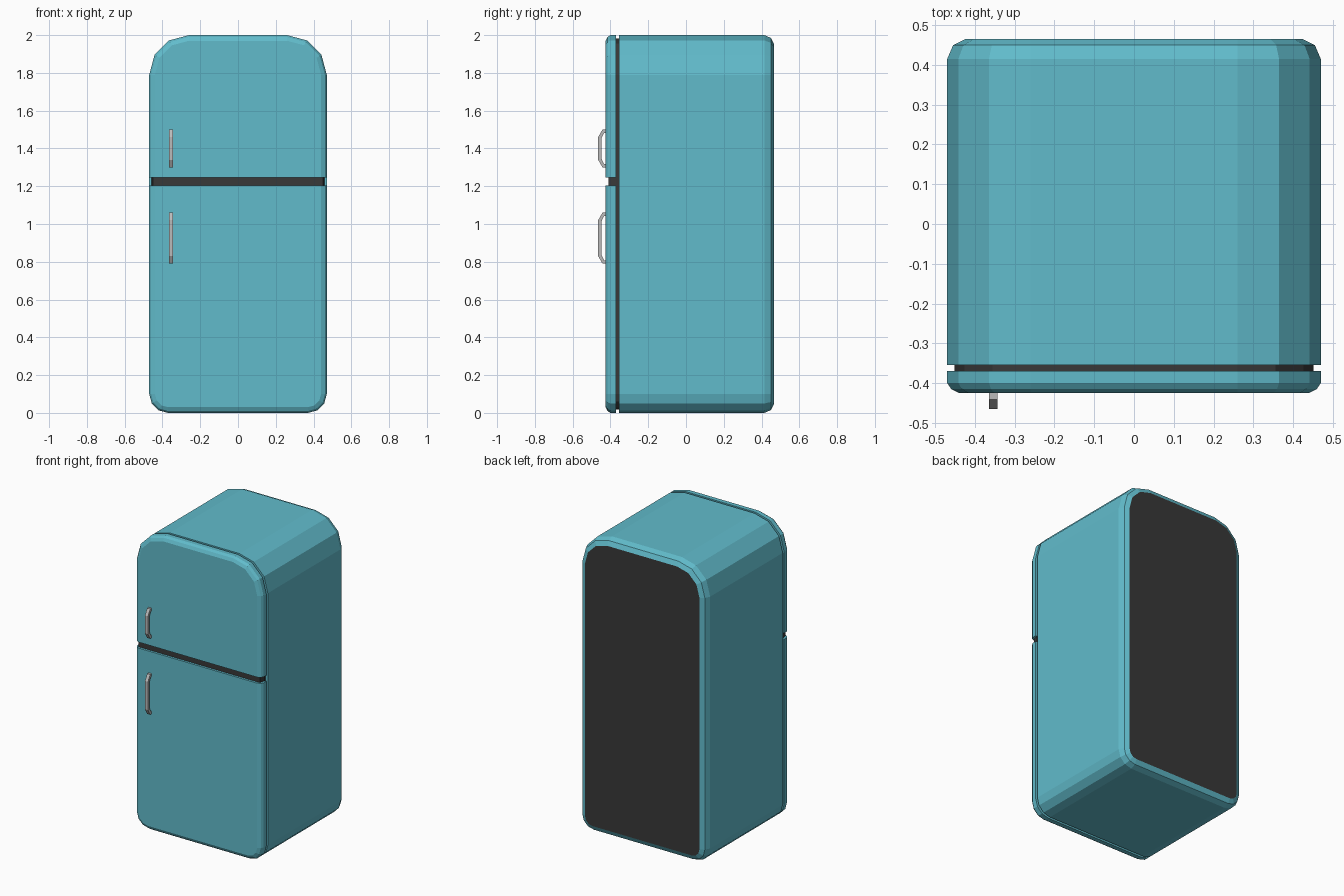
import bpy, math

if "Cube" in bpy.data.objects:
    bpy.data.objects.remove(bpy.data.objects["Cube"])


def material(name, rgb):
    m = bpy.data.materials.new(name)
    m.diffuse_color = (*rgb, 1)
    m.use_nodes = True
    m.node_tree.nodes["Principled BSDF"].inputs["Base Color"].default_value = m.diffuse_color
    return m


TEAL = material("teal_enamel", (0.12, 0.50, 0.60))
DARK = material("dark_rubber", (0.04, 0.04, 0.04))
STEEL = material("steel", (0.5, 0.5, 0.5))
HALF, TOP = 0.47, 2.0


def arc(cx, cz, r, start):
    """Quarter-circle corner in three flat segments."""
    return [(cx + r * math.cos(math.radians(start + a)), cz + r * math.sin(math.radians(start + a)))
            for a in (0, 30, 60, 90)]


def outline(inset=0.0, low=None, high=None):
    """Front outline; low/high replace the rounded bottom/top by a straight cut."""
    if high is None:
        r, c = 0.21, HALF - 0.21
        upper = arc(c, TOP - 0.21, r - inset, 0) + arc(-c, TOP - 0.21, r - inset, 90)
    else:
        upper = [(HALF - inset, high), (-HALF + inset, high)]
    if low is None:
        r, c = 0.10, HALF - 0.10
        lower = arc(-c, r, r - inset, 180) + arc(c, r, r - inset, 270)
    else:
        lower = [(-HALF + inset, low), (HALF - inset, low)]
    return upper + lower


def loft(name, rings, mats, closed_path=False):
    """Skin matching rings of 3D points and cap both ends."""
    n = len(rings[0])
    verts = [p for ring in rings for p in ring]
    faces = [(k * n + i, k * n + (i + 1) % n, (k + 1) * n + (i + 1) % n, (k + 1) * n + i)
             for k in range(len(rings) - 1) for i in range(n)]
    faces += [tuple(range(n))[::-1], tuple(range(len(verts) - n, len(verts)))]
    mesh = bpy.data.meshes.new(name)
    mesh.from_pydata(verts, [], faces)
    for m in mats:
        mesh.materials.append(m)
    obj = bpy.data.objects.new(name, mesh)
    bpy.context.collection.objects.link(obj)
    bpy.context.view_layer.objects.active = obj
    obj.select_set(True)
    bpy.ops.object.mode_set(mode='EDIT')
    bpy.ops.mesh.select_all(action='SELECT')
    bpy.ops.mesh.normals_make_consistent(inside=False)
    bpy.ops.object.mode_set(mode='OBJECT')
    obj.select_set(False)
    return obj


def shell(name, sections, mats, **cut):
    """Loft the outline along y through (y, inset) sections."""
    return loft(name, [[(x, y, z) for x, z in outline(i, **cut)] for y, i in sections], mats)


# Cabinet, with its back cap as the dark rear panel
cabinet = shell("cabinet", [(-0.355, 0), (0.415, 0), (0.45, 0.015), (0.465, 0.045)], [TEAL, DARK])
cabinet.data.polygons[-1].material_index = 1

# Door seal and the strip between the doors
shell("door_seal", [(-0.372, 0.018), (-0.353, 0.018)], [DARK])
shell("divider_strip", [(-0.41, 0.02), (-0.371, 0.012)], [DARK], low=1.204, high=1.246)

# Doors with softened front rims
DOOR = [(-0.37, 0), (-0.40, 0), (-0.415, 0.01), (-0.425, 0.03)]
shell("freezer_door", DOOR, [TEAL], low=1.245)
shell("fridge_door", DOOR, [TEAL], high=1.205)


# Bent bar handles
def handle(name, z0, z1):
    outer = [(-0.42, z0), (-0.442, z0), (-0.465, z0 + 0.04)]
    inner = [(-0.42, z0 + 0.018), (-0.434, z0 + 0.018), (-0.447, z0 + 0.045)]
    pairs = list(zip(outer, inner))
    pairs += [tuple((y, z0 + z1 - z) for y, z in p) for p in reversed(pairs)]
    x0, x1 = -0.365, -0.343
    loft(name, [[(x0, *o), (x1, *o), (x1, *i), (x0, *i)] for o, i in pairs], [STEEL])


handle("freezer_handle", 1.30, 1.50)
handle("fridge_handle", 0.79, 1.06)
